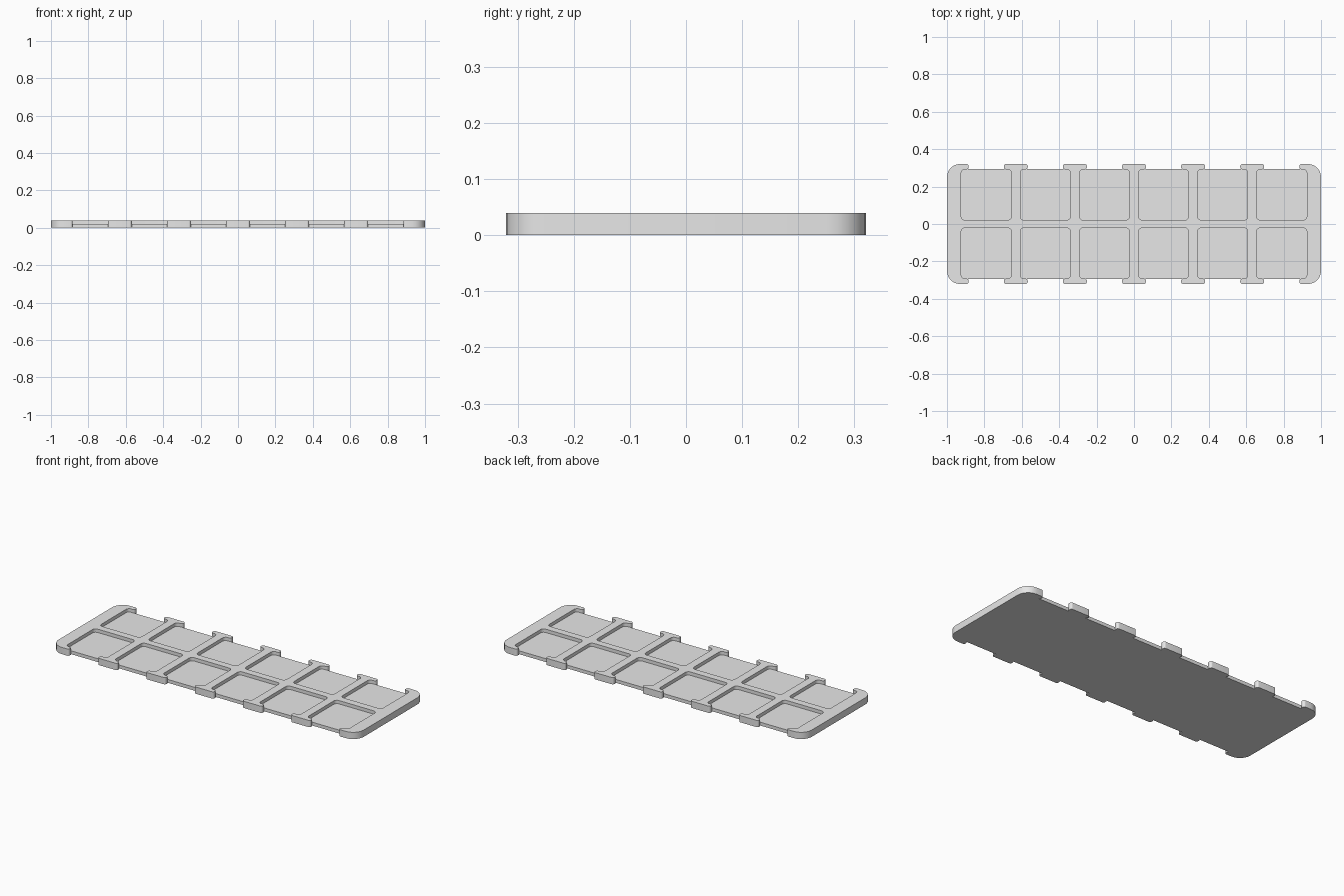
import bpy
import bmesh
import math
from mathutils import Vector

cube = bpy.data.objects.get("Cube")
if cube:
    bpy.data.objects.remove(cube, do_unlink=True)

HALF_Y = 0.321      # outer edge of the clips
EDGE_Y = 0.292      # open edge of the pockets
SPINE = 0.021       # half width of the centre rib
HEIGHT, FLOOR = 0.04, 0.02
BAYS, PITCH = 6, 0.316
POCKET, GAP = 0.134, 0.094   # half widths of pocket and of its opening

grey = bpy.data.materials.new("light grey")
grey.use_nodes = True
colour = (0.8, 0.8, 0.8, 1)
grey.diffuse_color = colour
grey.node_tree.nodes["Principled BSDF"].inputs["Base Color"].default_value = colour


def round_corners(corners, steps=6):
    """Replace each right-angle corner (x, y, radius) with an arc."""
    pts = []
    for i, (x, y, r) in enumerate(corners):
        p = Vector((x, y))
        a = (Vector(corners[i - 1][:2]) - p).normalized()
        b = (Vector(corners[(i + 1) % len(corners)][:2]) - p).normalized()
        centre = p + r * (a + b)
        for k in range(steps + 1):
            t = math.pi / 2 * k / steps
            pts.append(centre - r * (b * math.cos(t) + a * math.sin(t)))
    return pts


def prism(name, outline, height):
    bm = bmesh.new()
    face = bm.faces.new([bm.verts.new((p[0], p[1], 0)) for p in outline])
    top = bmesh.ops.extrude_face_region(bm, geom=[face])["geom"]
    verts = [v for v in top if isinstance(v, bmesh.types.BMVert)]
    bmesh.ops.translate(bm, verts=verts, vec=(0, 0, height))
    bmesh.ops.recalc_face_normals(bm, faces=bm.faces[:])
    mesh = bpy.data.meshes.new(name)
    bm.to_mesh(mesh)
    bm.free()
    mesh.materials.append(grey)
    obj = bpy.data.objects.new(name, mesh)
    bpy.context.collection.objects.link(obj)
    return obj


# Rib and clip outline: one long side, then the same turned half round
side = [(1, HALF_Y, 0.07)]
for i in reversed(range(BAYS)):
    c = (i - (BAYS - 1) / 2) * PITCH
    half = [(GAP, HALF_Y, 0.012), (GAP, EDGE_Y, 0.012),
            (POCKET, EDGE_Y, 0.02), (POCKET, SPINE, 0.02)]
    side += [(c + x, y, r) for x, y, r in half]
    side += [(c - x, y, r) for x, y, r in reversed(half)]
side.append((-1, HALF_Y, 0.07))
corners = side + [(-x, -y, r) for x, y, r in side]
tray = prism("divided_tray", round_corners(corners), HEIGHT)

# Floor sheet under the pockets, merged into the ribs
fx, fy = 0.95, EDGE_Y + 0.001
floor = prism("tray_floor", [(fx, fy), (-fx, fy), (-fx, -fy), (fx, -fy)], FLOOR)
union = tray.modifiers.new("floor", "BOOLEAN")
union.operation = "UNION"
union.solver = "EXACT"
union.object = floor

bpy.ops.object.select_all(action="DESELECT")
tray.select_set(True)
bpy.context.view_layer.objects.active = tray
bpy.ops.object.modifier_apply(modifier=union.name)
bpy.data.objects.remove(floor, do_unlink=True)
bpy.ops.object.shade_smooth_by_angle(angle=math.radians(30))
